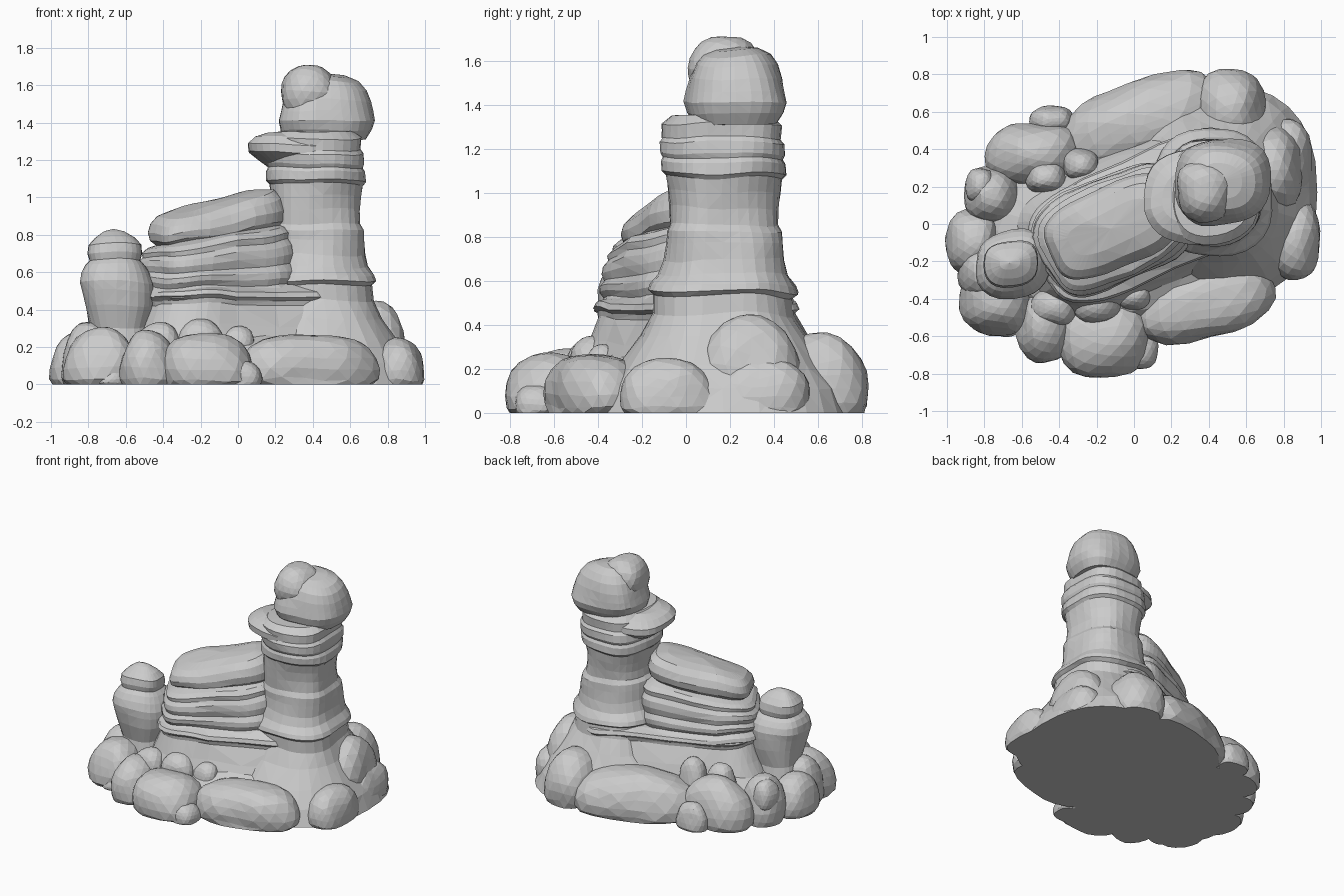
import bpy, bmesh, math
from mathutils import Vector, Matrix, noise

cube = bpy.data.objects.get("Cube")
if cube:
    bpy.data.objects.remove(cube)

stone = bpy.data.materials.new("grey stone")
stone.use_nodes = True
GREY = (0.6, 0.6, 0.6, 1)
stone.diffuse_color = GREY
stone.node_tree.nodes["Principled BSDF"].inputs["Base Color"].default_value = GREY


def finish(name, bm):
    bmesh.ops.recalc_face_normals(bm, faces=bm.faces)
    bmesh.ops.triangulate(bm, faces=bm.faces)
    mesh = bpy.data.meshes.new(name)
    bm.to_mesh(mesh)
    bm.free()
    mesh.materials.append(stone)
    obj = bpy.data.objects.new(name, mesh)
    bpy.context.collection.objects.link(obj)


def roughen(bm, amount, freq, name):
    """Shift vertices by smooth noise and keep everything above the ground."""
    seed = sum(ord(letter) for letter in name)
    shift = Vector((seed, seed / 3, seed / 7))
    for v in bm.verts:
        if v.co.z > 0.001:
            v.co += noise.noise_vector(v.co * freq + shift) * amount
        v.co.z = max(v.co.z, 0)


def signed_pow(a, p):
    return math.copysign(abs(a) ** p, a)


def strata(name, centre, half, layers, power=2.5, turn=0, tilt=0, sides=30):
    """Loft of rounded boxes. Each layer is a height and how far it juts out.
    With tilt, layers above the foot slope up along the length."""
    bm = bmesh.new()
    loops = []
    for z, grow in layers:
        slope = tilt * max(0, z - 0.5)
        loop = []
        for i in range(sides):
            a = math.tau * i / sides
            x = centre[0] + (half[0] + grow) * signed_pow(math.cos(a), 2 / power)
            y = centre[1] + (half[1] + grow) * signed_pow(math.sin(a), 2 / power)
            loop.append(bm.verts.new((x, y, z + slope * (x - centre[0]))))
        loops.append(loop)
    for low, high in zip(loops, loops[1:]):
        for i in range(sides):
            j = (i + 1) % sides
            bm.faces.new((low[i], low[j], high[j], high[i]))
    bm.faces.new(loops[0])
    # Domed cap
    top = loops[-1]
    tip = bm.verts.new(sum((v.co for v in top), Vector((0, 0, 0.3))) / sides)
    for i in range(sides):
        bm.faces.new((top[i], top[(i + 1) % sides], tip))
    bm.transform(Matrix.Rotation(math.radians(turn), 4, "Z"))
    roughen(bm, 0.025, 4, name)
    finish(name, bm)


def boulder(name, x, y, rx, ry, top, base=0.0, turn=0):
    """Blocky rounded stone, narrower above, cut flat at the ground."""
    bm = bmesh.new()
    bmesh.ops.create_icosphere(bm, subdivisions=3, radius=1)
    mid = base + (top - base) * 0.3
    for v in bm.verts:
        co = v.co / sum(abs(c) ** 2.5 for c in v.co) ** (1 / 2.5)
        taper = 1 - 0.15 * max(0, co.z)
        v.co = (co.x * rx * taper, co.y * ry * taper, co.z * (top - mid))
    bm.transform(Matrix.Translation((x, y, mid)) @ Matrix.Rotation(math.radians(turn), 4, "Z"))
    roughen(bm, 0.12 * min(rx, ry), 0.9 / min(rx, ry), name)
    finish(name, bm)


# Low mound that fills the gaps between the stones
strata("ground_mound", (0, 0), (.84, .57), [(0, 0), (.1, -.03), (.2, -.11), (.27, -.24)],
       power=2.2, turn=12)

# Layered mesa on its sloping foot
mesa = dict(power=3.8, turn=25, sides=40)
strata("mesa_foot", (.08, .01), (.58, .29),
       [(0, .18), (.2, .12), (.32, .06), (.43, .01), (.455, .015), (.475, .035), (.5, .025),
        (.53, -.04)], **mesa)
strata("mesa_block", (-.11, .02), (.41, .27),
       [(.4, -.01), (.455, .01), (.475, .035), (.5, .025), (.53, -.005), (.56, .01), (.59, .01),
        (.62, -.01), (.66, 0), (.7, -.005), (.73, -.025), (.76, -.02), (.79, -.045), (.81, -.1)],
       tilt=.5, **mesa)
strata("mesa_cap_slab", (-.12, .03), (.36, .215),
       [(.78, -.05), (.82, -.01), (.87, 0), (.92, -.015), (.96, -.05), (.98, -.12)],
       tilt=.5, **mesa)

# Tall tower with weathered bands
strata("tower", (.42, .17), (.23, .25),
       [(0, .33), (.12, .29), (.22, .22), (.35, .13), (.45, .075), (.53, .065), (.55, .09),
        (.58, .08), (.63, .045), (.7, .03), (.78, .025), (.83, .02), (.86, 0), (.93, -.005),
        (1, 0), (1.07, .01), (1.09, .03), (1.14, .03), (1.16, .02), (1.18, .03), (1.23, .03),
        (1.25, .015), (1.31, .02), (1.35, -.02)])
strata("tower_ledge", (.34, .15), (.29, .25),
       [(1.16, -.12), (1.21, -.04), (1.24, 0), (1.28, 0), (1.32, -.04), (1.345, -.1)])
strata("tower_crown", (.47, .225), (.25, .23),
       [(1.31, -.04), (1.36, -.01), (1.41, .005), (1.46, -.005), (1.52, -.02), (1.58, -.045),
        (1.62, -.08), (1.645, -.14)])
boulder("tower_head", .385, .185, .155, .165, 1.715, base=1.5)

# Small side pillar
strata("small_pillar", (-.65, -.21), (.19, .18),
       [(0, .02), (.3, -.03), (.42, -.01), (.5, 0), (.55, .005), (.6, -.01), (.64, -.035),
        (.665, -.06), (.7, -.05), (.75, -.055), (.79, -.09), (.825, -.14)], sides=24)

# Long slabs leaning on the foot
boulder("front_slab", .37, -.42, .39, .2, .28, turn=13)
boulder("back_slab", .05, .54, .45, .23, .32, turn=20)

# Stones on the ground: x, y, half width, half depth, height
ground_stones = {
    "front_boulder": (-.17, -.6, .25, .22, .27),
    "front_pebble": (.03, -.68, .1, .1, .13),
    "front_right_boulder": (-.48, -.55, .15, .19, .29),
    "right_front_boulder": (-.73, -.4, .2, .19, .3),
    "right_front_pebble": (-.68, -.53, .08, .07, .1),
    "right_boulder": (-.86, -.1, .14, .18, .28),
    "right_low_boulder": (-.8, -.26, .14, .15, .33),
    "right_back_boulder": (-.76, .16, .15, .15, .34),
    "back_right_boulder": (-.53, .37, .26, .17, .33),
    "back_right_pebble": (-.44, .55, .12, .08, .19),
    "back_left_boulder": (.52, .6, .19, .23, .36),
    "left_tall_boulder": (.73, .29, .18, .24, .43),
    "left_low_boulder": (.81, .34, .15, .22, .26),
    "left_front_boulder": (.86, -.08, .14, .22, .24),
}
for name, spec in ground_stones.items():
    boulder(name, *spec)

# Stones perched on the others
perched_stones = {
    "front_top_stone": (-.2, -.43, .13, .1, .35),
    "front_top_pebble": (0, -.38, .09, .08, .31),
    "front_top_right_stone": (-.43, -.45, .12, .1, .33),
    "back_top_stone": (-.28, .31, .1, .09, .4),
    "back_side_stone": (-.47, .25, .11, .09, .38),
    "right_back_stone": (-.82, .2, .08, .1, .33),
}
for name, spec in perched_stones.items():
    boulder(name, *spec, base=.16)
